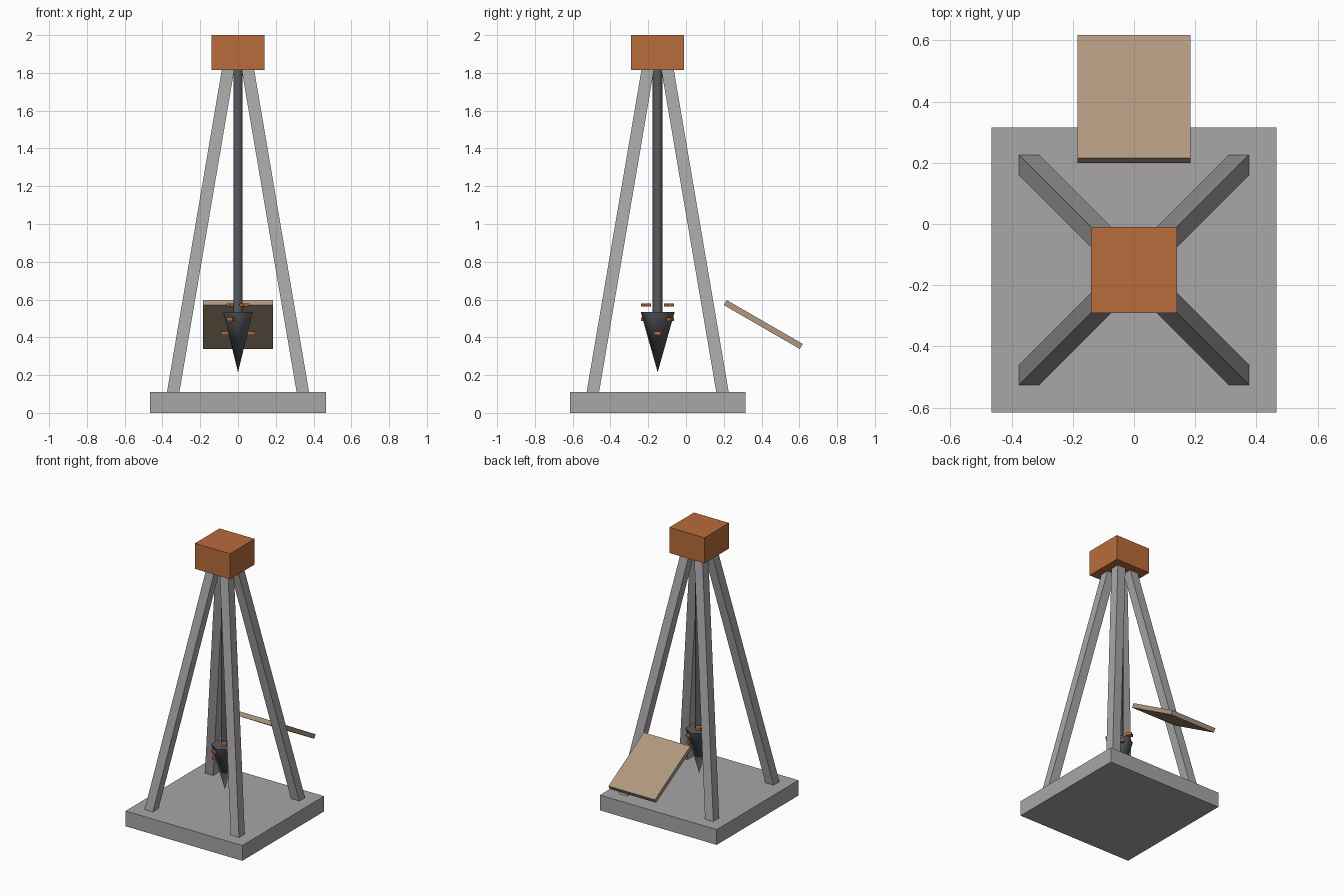
import bpy, bmesh, math
from mathutils import Matrix, Vector

if "Cube" in bpy.data.objects:
    bpy.data.objects.remove(bpy.data.objects["Cube"])

CY = -0.15  # y of the tower axis


def material(name, rgb):
    """Material from 0-255 display colour, stored as linear."""
    m = bpy.data.materials.new(name)
    lin = [((c / 255 + 0.055) / 1.055) ** 2.4 for c in rgb]
    m.diffuse_color = (*lin, 1)
    m.use_nodes = True
    m.node_tree.nodes["Principled BSDF"].inputs["Base Color"].default_value = m.diffuse_color
    return m


GREY = material("concrete_grey", (168, 166, 167))
ORANGE = material("rust_orange", (184, 108, 60))
STEEL = material("dark_steel", (88, 92, 97))
TAN = material("tan_board", (176, 151, 127))


def finish(name, bm, mat, smooth=False):
    bmesh.ops.recalc_face_normals(bm, faces=bm.faces)
    me = bpy.data.meshes.new(name)
    bm.to_mesh(me)
    bm.free()
    me.materials.append(mat)
    ob = bpy.data.objects.new(name, me)
    bpy.context.collection.objects.link(ob)
    if smooth:
        bpy.ops.object.select_all(action='DESELECT')
        ob.select_set(True)
        bpy.context.view_layer.objects.active = ob
        bpy.ops.object.shade_smooth_by_angle(angle=math.radians(65))
    return ob


def box(name, loc, size, mat, rot=Matrix()):
    bm = bmesh.new()
    bmesh.ops.create_cube(bm, size=1, matrix=Matrix.Translation(loc) @ rot @ Matrix.Diagonal((*size, 1)))
    return finish(name, bm, mat)


def hex_cone(name, r_low, r_high, z0, z1, mat):
    bm = bmesh.new()
    bmesh.ops.create_cone(bm, cap_ends=True, segments=6, radius1=r_low, radius2=r_high, depth=z1 - z0,
                          matrix=Matrix.Translation((0, CY, (z0 + z1) / 2)))
    bmesh.ops.remove_doubles(bm, verts=bm.verts, dist=1e-5)
    return finish(name, bm, mat, smooth=True)


# Base slab and top block
box("base_slab", (0, CY, 0.055), (0.93, 0.93, 0.11), GREY)
box("top_block", (0, CY, 1.908), (0.28, 0.28, 0.184), ORANGE)

# Four square legs leaning in to the top block
for sx in (-1, 1):
    for sy in (-1, 1):
        bm = bmesh.new()
        bmesh.ops.create_cube(bm, size=1)
        for v in bm.verts:
            top = v.co.z > 0
            reach = 0.052 if top else 0.344
            v.co = Vector((sx * reach + v.co.x * 0.066, CY + sy * reach + v.co.y * 0.066,
                           1.82 if top else 0.105))
        finish(f"leg_{'right' if sx > 0 else 'left'}_{'back' if sy > 0 else 'front'}", bm, GREY)

# Hanging rod and pointed drill bit
hex_cone("drill_rod", 0.0265, 0.0265, 0.53, 1.83, STEEL)
hex_cone("drill_bit", 0.0, 0.09, 0.215, 0.535, STEEL)

# Six cutting teeth spiralling around the bit
for i in range(6):
    a = math.radians(60 * i)
    box(f"bit_tooth_{i + 1}", (0.07 * math.cos(a), CY + 0.07 * math.sin(a), 0.421 + 0.075 * (i % 3)),
        (0.04, 0.037, 0.018), ORANGE, Matrix.Rotation(a, 4, 'Z'))

# Tilted chute board behind the tower
box("chute_board", (0, 0.409, 0.468), (0.37, 0.465, 0.031), TAN, Matrix.Rotation(math.radians(-30), 4, 'X'))
